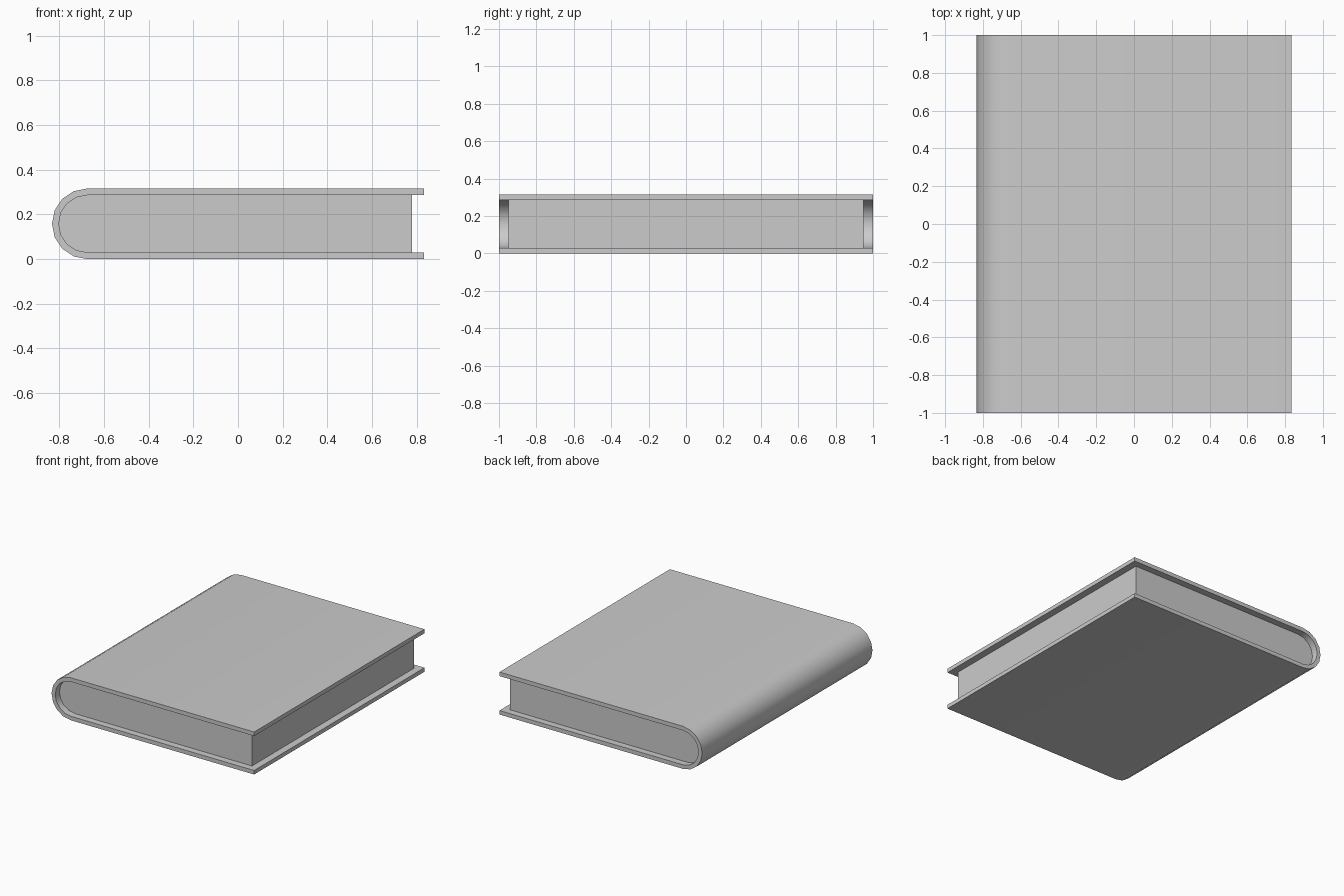
import bpy, bmesh
from math import pi, sin, cos, radians

if "Cube" in bpy.data.objects:
    bpy.data.objects.remove(bpy.data.objects["Cube"])

HEIGHT = 0.316      # overall thickness of the book
BOARD = 0.03        # cover thickness
RADIUS = HEIGHT / 2
LEFT, COVER_RIGHT, PAGE_RIGHT = -0.833, 0.833, 0.78
CENTRE_X = LEFT + RADIUS
SEGMENTS = 8


def half_round(radius, right):
    """U-shaped profile: top right, around the spine, bottom right."""
    arc = [(CENTRE_X - radius * sin(pi * i / SEGMENTS),
            RADIUS + radius * cos(pi * i / SEGMENTS)) for i in range(SEGMENTS + 1)]
    return [(right, RADIUS + radius)] + arc + [(right, RADIUS - radius)]


def extrude_profile(name, points, half_length):
    bm = bmesh.new()
    face = bm.faces.new([bm.verts.new((x, -half_length, z)) for x, z in points])
    result = bmesh.ops.extrude_face_region(bm, geom=[face], use_keep_orig=True)
    moved = [g for g in result["geom"] if isinstance(g, bmesh.types.BMVert)]
    bmesh.ops.translate(bm, verts=moved, vec=(0, 2 * half_length, 0))
    bmesh.ops.recalc_face_normals(bm, faces=bm.faces[:])
    mesh = bpy.data.meshes.new(name)
    bm.to_mesh(mesh)
    bm.free()
    obj = bpy.data.objects.new(name, mesh)
    bpy.context.collection.objects.link(obj)
    bpy.ops.object.select_all(action='DESELECT')
    obj.select_set(True)
    bpy.context.view_layer.objects.active = obj
    bpy.ops.object.shade_smooth_by_angle(angle=radians(35))
    return obj


# Cover: outer and inner U profiles joined into one wrapped board
outer = half_round(RADIUS, COVER_RIGHT)
inner = half_round(RADIUS - BOARD, COVER_RIGHT)
extrude_profile("cover", outer + inner[::-1], 1.0)

# Page block: fills the cover, set back from the three open edges
extrude_profile("pages", half_round(RADIUS - BOARD, PAGE_RIGHT), 0.95)
